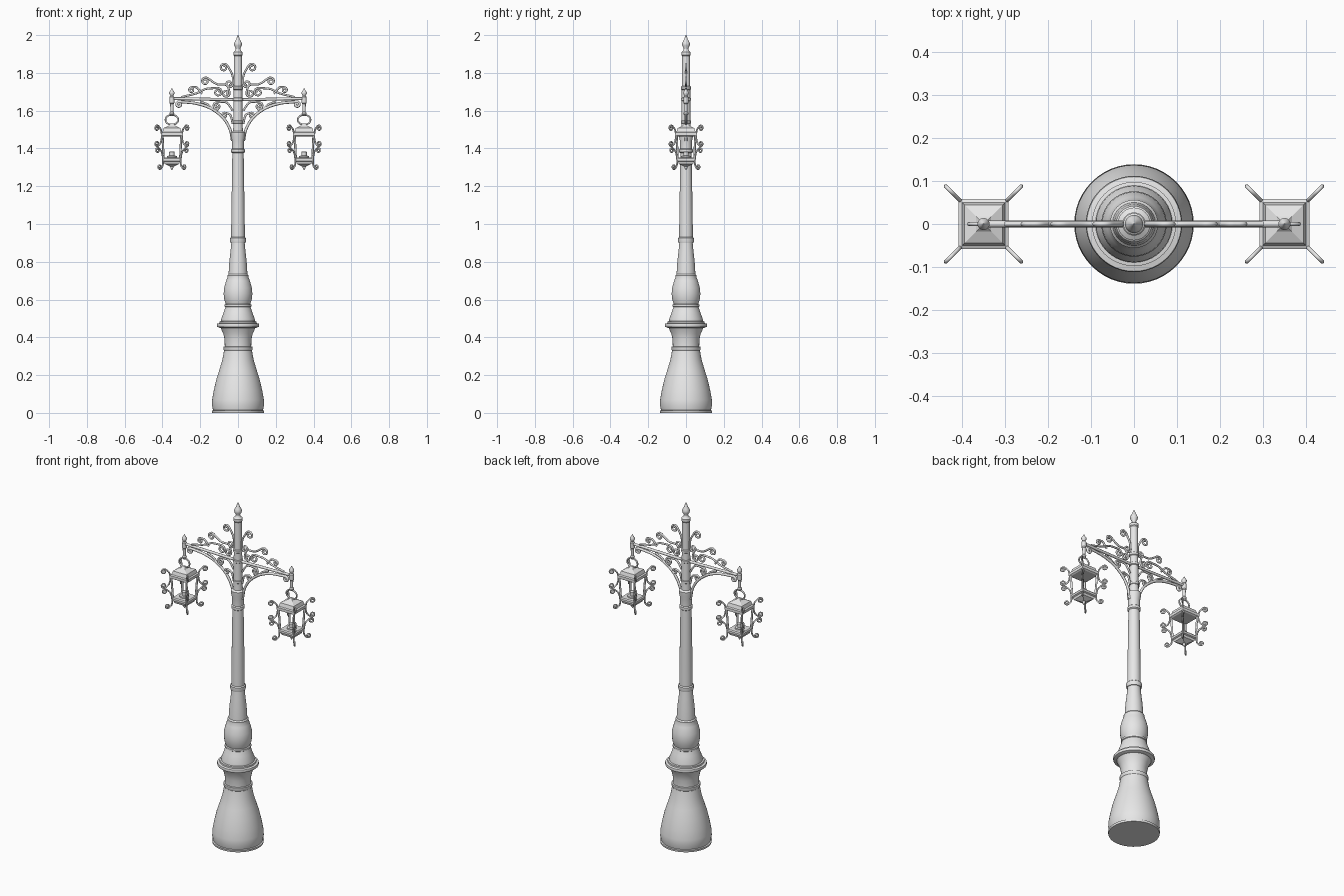
import bpy, math
from math import cos, sin, pi
from mathutils import Vector

cube = bpy.data.objects.get("Cube")
if cube:
    bpy.data.objects.remove(cube)

iron = bpy.data.materials.new("painted iron grey")
iron.use_nodes = True
iron.diffuse_color = (.8, .8, .8, 1)
iron.node_tree.nodes["Principled BSDF"].inputs["Base Color"].default_value = (.8, .8, .8, 1)


def link(name, data):
    data.materials.append(iron)
    ob = bpy.data.objects.new(name, data)
    bpy.context.collection.objects.link(ob)
    return ob


def lathe(name, profile, x=0, sides=32):
    """Turn (radius, height) points about a vertical axis; four sides give a square plan."""
    square = sides == 4
    grow, turn = (math.sqrt(2), pi / 4) if square else (1, 0)
    verts, faces = [], []
    for r, z in profile:
        for k in range(sides):
            a = turn + 2 * pi * k / sides
            verts.append((r * grow * cos(a), r * grow * sin(a), z))
    for j in range(len(profile) - 1):
        for k in range(sides):
            n = (k + 1) % sides
            faces.append((j * sides + k, j * sides + n, (j + 1) * sides + n, (j + 1) * sides + k))
    last = (len(profile) - 1) * sides
    faces.append(tuple(reversed(range(sides))))
    faces.append(tuple(range(last, last + sides)))
    mesh = bpy.data.meshes.new(name)
    mesh.from_pydata(verts, [], faces)
    if not square:
        mesh.shade_smooth()
        mesh.set_sharp_from_angle(angle=math.radians(35))
    ob = link(name, mesh)
    ob.location.x = x
    return ob


def tubes(name, paths, thick, x=0, angle=0, closed=False, sides=2):
    """Sweep flat (outward, height) paths, turned about the vertical axis at x."""
    curve = bpy.data.curves.new(name, "CURVE")
    curve.dimensions = "3D"
    curve.bevel_depth = thick
    curve.bevel_resolution = sides
    curve.use_fill_caps = True
    for path in paths:
        spline = curve.splines.new("POLY")
        spline.points.add(len(path) - 1)
        spline.use_cyclic_u = closed
        for point, (u, z) in zip(spline.points, path):
            point.co = (u * cos(angle), u * sin(angle), z, 1)
    ob = link(name, curve)
    ob.location.x = x
    return ob


def smooth(points, steps=6):
    """Catmull-Rom path through the points."""
    p = [Vector(q) for q in points]
    p = [2 * p[0] - p[1]] + p + [2 * p[-1] - p[-2]]
    out = []
    for a, b, c, d in zip(p, p[1:], p[2:], p[3:]):
        for i in range(steps):
            t = i / steps
            out.append(.5 * (2 * b + (c - a) * t + (2 * a - 5 * b + 4 * c - d) * t * t
                             + (3 * b - a - 3 * c + d) * t ** 3))
    return out + [p[-2]]


def spiral(path, radius, side, steps=20):
    """Points of a tightening curl that carries on from the end of a path."""
    pos, way = path[-1].copy(), path[-1] - path[-2]
    heading, step, out = math.atan2(way.y, way.x), 2.6 * pi / steps, []
    for i in range(steps):
        heading += side * step / 2
        pos = pos + Vector((cos(heading), sin(heading))) * radius * (1 - .65 * i / steps) * step
        heading += side * step / 2
        out.append(pos)
    return out


def scroll(points, end=0, end_side=-1, start=0, start_side=1):
    path = smooth(points)
    head = spiral(path[::-1], start, start_side) if start else []
    tail = spiral(path, end, end_side) if end else []
    return head[::-1] + path + tail


# Post: bell base, baluster, shaft
lathe("bell_base", [
    (.137, 0), (.139, .012), (.132, .014), (.138, .04), (.137, .07), (.128, .12), (.114, .18),
    (.098, .23), (.083, .28), (.074, .33), (.077, .335), (.077, .35), (.07, .352), (.071, .39),
    (.078, .42), (.092, .45), (.095, .455)], sides=48)
lathe("base_collar", [(.095, .45), (.11, .456), (.112, .464), (.11, .472), (.098, .475),
                      (.098, .484), (.09, .486)], sides=48)
lathe("baluster", [
    (.09, .48), (.088, .5), (.075, .535), (.067, .56), (.071, .563), (.071, .573), (.065, .576),
    (.073, .6), (.076, .63), (.074, .66), (.063, .7), (.055, .72), (.056, .728), (.05, .735),
    (.046, .8), (.039, .86), (.035, .905)], sides=40)
lathe("shaft", [(.04, .9), (.042, .908), (.042, .925), (.036, .93), (.036, .98), (.03, 1.375),
                (.036, 1.38), (.036, 1.395), (.031, 1.4), (.032, 1.44), (.037, 1.465),
                (.038, 1.485), (.026, 1.492), (.024, 1.53), (.021, 1.9)])
for z in (1.54, 1.66, 1.72):
    lathe("bracket_collar", [(.022, z - .01), (.027, z - .006), (.027, z + .006), (.022, z + .01)])
lathe("top_finial", [
    (.021, 1.89), (.025, 1.895), (.025, 1.91), (.018, 1.915), (.012, 1.925), (.012, 1.93),
    (.02, 1.945), (.021, 1.955), (.016, 1.967), (.009, 1.978), (.006, 1.99), (.001, 2)], sides=24)

# Bracket ironwork, in outward and height coordinates
arch = scroll([(.03, 1.44), (.042, 1.5), (.077, 1.56), (.14, 1.61), (.22, 1.638), (.31, 1.647)], .014)
scrolls = [
    scroll([(.026, 1.745), (.03, 1.79), (.055, 1.837)], .021, -1, .02, 1),
    scroll([(.045, 1.7), (.06, 1.735), (.11, 1.74), (.16, 1.772)], .02, -1, .02, 1),
    scroll([(.3, 1.672), (.22, 1.692), (.17, 1.715), (.11, 1.72)], .022, 1),
    scroll([(.19, 1.69), (.218, 1.722), (.245, 1.724)], .014),
    scroll([(.028, 1.6), (.06, 1.643), (.11, 1.645)], .02),
    scroll([(.2, 1.648), (.16, 1.632), (.13, 1.602)], .014),
    scroll([(.028, 1.53), (.04, 1.575), (.065, 1.588)], .014),
]

# Scrolls on the lantern corners
corner_scrolls = [
    scroll([(.1, 1.518), (.082, 1.498), (.076, 1.465), (.083, 1.433), (.1, 1.415)], .015, 1, .015, -1),
    scroll([(.096, 1.4), (.076, 1.38), (.067, 1.345), (.068, 1.312), (.08, 1.295)], .013, 1, .014, -1),
]

for side, angle in (("left", 0), ("right", pi)):
    x = .35 * cos(angle)
    tubes(side + "_bar", [[(.01, 1.658), (.35, 1.664)]], .008, 0, angle)
    tubes(side + "_arch", [arch], .0075, 0, angle)
    tubes(side + "_scrollwork", scrolls, .0055, 0, angle)

    # Hanger post and ring
    lathe(side + "_hanger", [
        (.004, 1.572), (.012, 1.58), (.013, 1.588), (.008, 1.595), (.009, 1.635), (.013, 1.64),
        (.013, 1.672), (.008, 1.678), (.014, 1.69), (.014, 1.697), (.007, 1.708), (.001, 1.72)],
        x, 20)
    ring = [(.034 * cos(k * pi / 14), 1.552 + .026 * sin(k * pi / 14)) for k in range(28)]
    tubes(side + "_ring", [ring], .0045, x, 0, True)

    # Lantern: square roof, tray, open frame, candle holder
    lathe(side + "_lantern_roof", [(.05, 1.463), (.058, 1.468), (.058, 1.484), (.05, 1.488),
                                   (.044, 1.508), (.018, 1.52), (.006, 1.532)], x, 4)
    lathe(side + "_lantern_tray", [(.012, 1.305), (.038, 1.318), (.042, 1.33), (.05, 1.334),
                                   (.05, 1.346), (.045, 1.352)], x, 4)
    lathe(side + "_lantern_drop", [(.001, 1.285), (.007, 1.295), (.009, 1.303), (.006, 1.315)], x, 12)
    lathe(side + "_candle_holder", [(.026, 1.35), (.026, 1.36), (.014, 1.362), (.014, 1.382),
                                    (.009, 1.385)], x, 16)
    for k in range(4):
        corner = pi / 4 + k * pi / 2
        tubes(side + "_lantern_upright", [[(.062, 1.345), (.07, 1.468)]], .006, x, corner, sides=1)
        tubes(side + "_lantern_scroll", corner_scrolls, .0045, x, corner)
